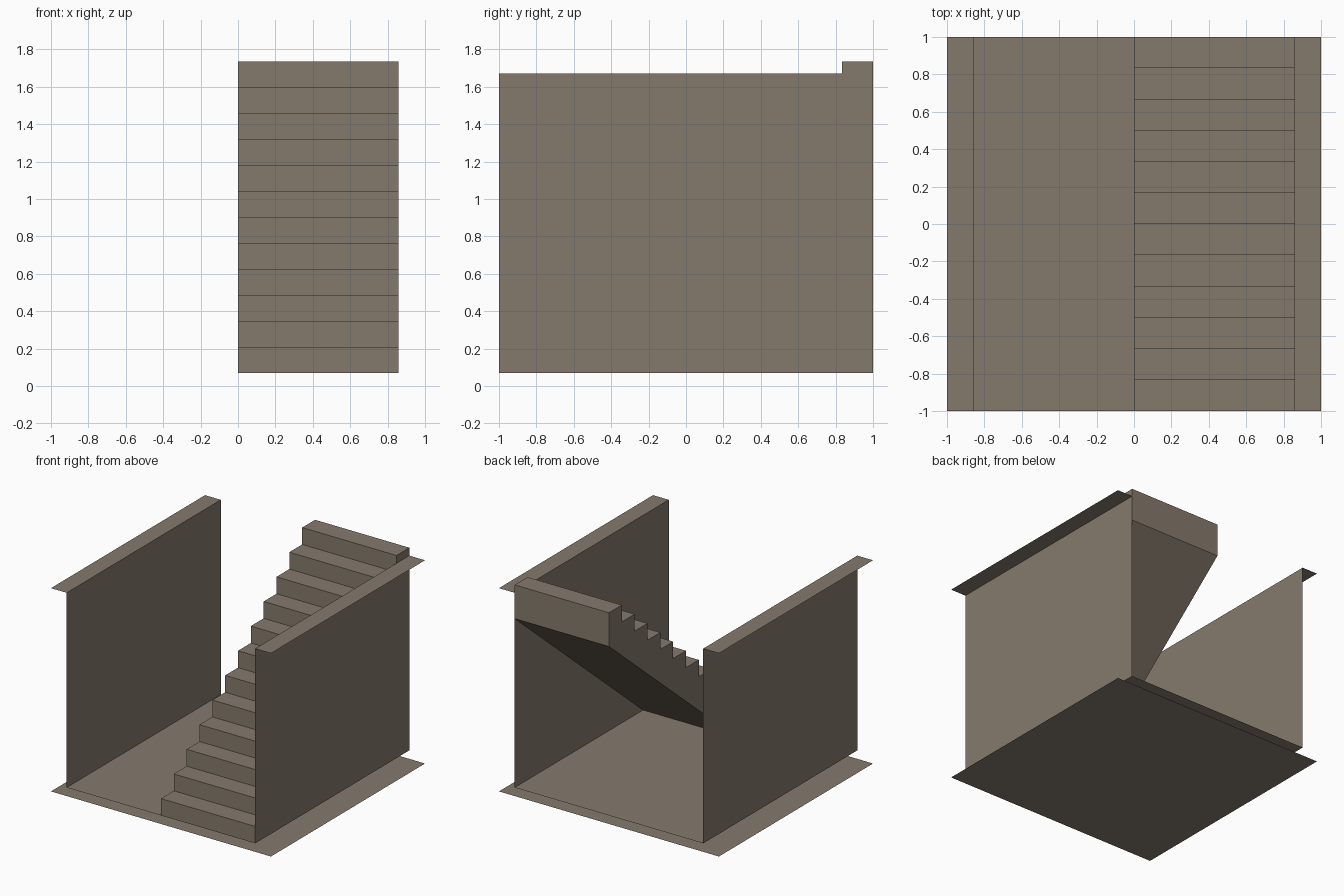
import bpy

if "Cube" in bpy.data.objects:
    bpy.data.objects.remove(bpy.data.objects["Cube"])

W, FLOOR, RIM = 0.857, 0.07, 1.67      # half width between walls, floor and wall-top heights
STEPS, TOP = 12, 1.735
RUN, RISE = 2 / STEPS, (TOP - FLOOR) / STEPS

stone = bpy.data.materials.new("warm grey stone")
stone.diffuse_color = (0.235, 0.195, 0.152, 1)
stone.use_nodes = True
stone.node_tree.nodes["Principled BSDF"].inputs["Base Color"].default_value = stone.diffuse_color


def make(name, verts, faces):
    mesh = bpy.data.meshes.new(name)
    mesh.from_pydata(verts, [], faces)
    mesh.materials.append(stone)
    obj = bpy.data.objects.new(name, mesh)
    bpy.context.collection.objects.link(obj)
    return obj


def sheet(name, profile):
    """Open (x, z) profile swept from y = -1 to y = 1, without thickness."""
    n = len(profile)
    verts = [(x, y, z) for y in (-1, 1) for x, z in profile]
    return make(name, verts, [(i, i + 1, n + i + 1, n + i) for i in range(n - 1)])


# Ground sheet below everything
sheet("ground_sheet", [(-1, 0), (1, 0)])

# Raised floor
sheet("raised_floor", [(-W, FLOOR), (W, FLOOR)])

# Side walls, each with a thin flange on top
sheet("left_wall", [(-1, RIM), (-W, RIM), (-W, FLOOR)])
sheet("right_wall", [(W, FLOOR), (W, RIM), (1, RIM)])

# Staircase: stepped top, sloping underside, closed solid
profile = [(-1, FLOOR)]
for i in range(STEPS):
    z = FLOOR + (i + 1) * RISE
    profile += [(-1 + i * RUN, z), (-1 + (i + 1) * RUN, z)]
profile += [(1, TOP - 2 * RISE), (-1 + 2 * RUN, FLOOR)]
n = len(profile)
verts = [(x, y, z) for x in (0, W) for y, z in profile]
faces = [(i, n + i, n + (i + 1) % n, (i + 1) % n) for i in range(n)]
faces += [tuple(range(n)), tuple(reversed(range(n, 2 * n)))]
make("staircase", verts, faces)
